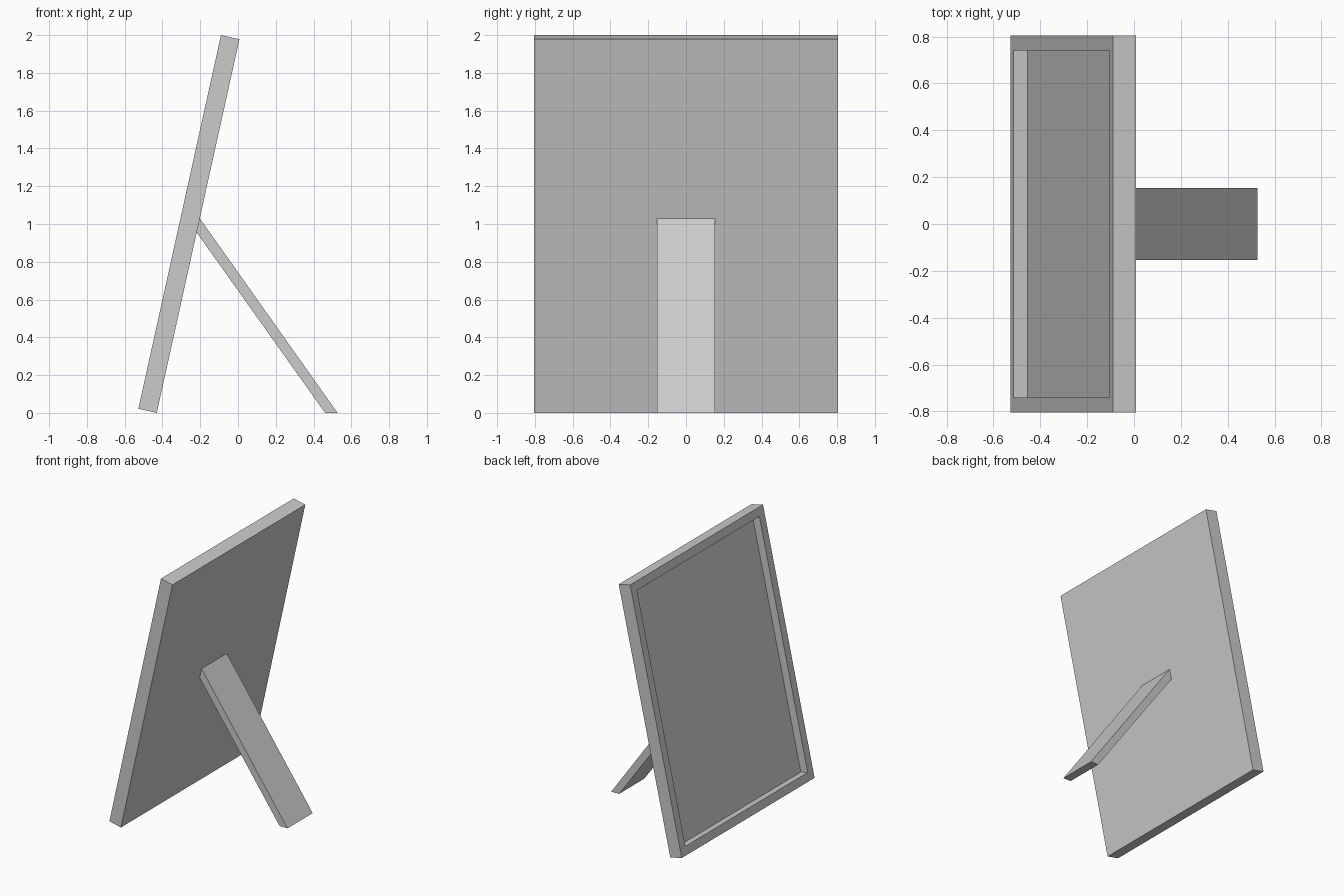
import bpy, bmesh, math
from mathutils import Matrix, Vector

cube = bpy.data.objects.get("Cube")
if cube:
    bpy.data.objects.remove(cube, do_unlink=True)

GREY = (0.6, 0.6, 0.6, 1)
grey = bpy.data.materials.new("plain grey")
grey.use_nodes = True
grey.diffuse_color = GREY
grey.node_tree.nodes["Principled BSDF"].inputs["Base Color"].default_value = GREY

TILT = math.atan2(0.4375, 1.978)
HEIGHT, WIDTH, THICK = 2.026, 1.61, 0.1
BORDER, DEPTH = 0.09, 0.06
BACK_FOOT = Vector((-0.43, 0, 0))


def prism(profile, width):
    """Sweep an x-z outline along y, centred on y = 0."""
    bm = bmesh.new()
    face = bm.faces.new([bm.verts.new((x, -width / 2, z)) for x, z in profile])
    side = bmesh.ops.extrude_face_region(bm, geom=[face])["geom"]
    verts = [v for v in side if isinstance(v, bmesh.types.BMVert)]
    bmesh.ops.translate(bm, verts=verts, vec=(0, width, 0))
    bmesh.ops.recalc_face_normals(bm, faces=bm.faces)
    return bm


def finish(bm, name):
    mesh = bpy.data.meshes.new(name)
    bm.normal_update()
    bm.to_mesh(mesh)
    bm.free()
    mesh.materials.append(grey)
    obj = bpy.data.objects.new(name, mesh)
    bpy.context.collection.objects.link(obj)
    return obj


# Frame: upright slab with a recessed picture area, then leaned back
bm = prism([(-THICK, 0), (0, 0), (0, HEIGHT), (-THICK, HEIGHT)], WIDTH)
bm.normal_update()
front = min(bm.faces, key=lambda f: f.calc_center_median().x)
bmesh.ops.inset_individual(bm, faces=[front], thickness=BORDER)
panel = bmesh.ops.extrude_discrete_faces(bm, faces=[front])["faces"][0]
bmesh.ops.translate(bm, verts=panel.verts, vec=(DEPTH, 0, 0))
bm.transform(Matrix.Translation(BACK_FOOT) @ Matrix.Rotation(TILT, 4, 'Y'))
finish(bm, "picture_frame")


# Support leg: its top is cut flush with the leaning back, its foot with the floor
def on_back(z):
    return BACK_FOOT.x + z * math.tan(TILT), z


leg = prism([on_back(0.955), (0.461, 0), (0.527, 0), on_back(1.03)], 0.306)
finish(leg, "support_leg")
